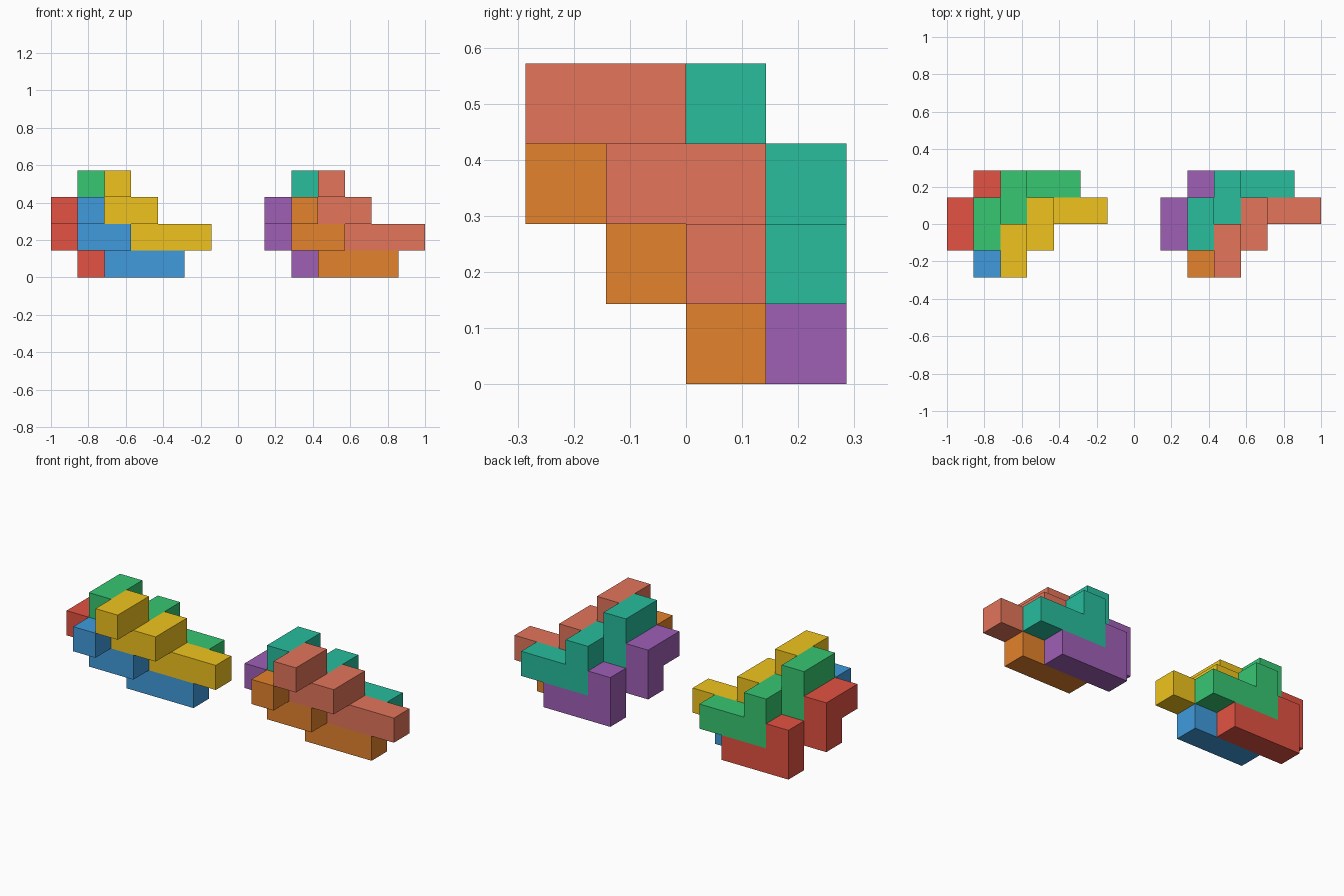
import bpy, bmesh
from mathutils import Vector

if "Cube" in bpy.data.objects:
    bpy.data.objects.remove(bpy.data.objects["Cube"])

U = 2 / 14  # one cube cell; the pair of puzzles is 14 cells wide

# Cells of one stepped piece: a path winding down from back-left to front-right
PATH = [(2, 0, 3), (2, 1, 3), (2, 1, 2), (3, 1, 2),
        (3, 2, 2), (3, 2, 1), (4, 2, 1), (5, 2, 1)]

# Each piece is the same path shifted inside the puzzle
SHIFTS = {"upper_front": (0, 0, 0), "upper_back": (-1, 1, 0),
          "lower_front": (-1, 0, -1), "lower_back": (-2, 1, -1)}

COLOURS = {
    "left": {"upper_front": (0.87, 0.55, 0.013), "upper_back": (0.038, 0.57, 0.168),
             "lower_front": (0.051, 0.33, 0.72), "lower_back": (0.77, 0.085, 0.055)},
    "right": {"upper_front": (0.77, 0.178, 0.105), "upper_back": (0.021, 0.51, 0.34),
              "lower_front": (0.77, 0.225, 0.026), "lower_back": (0.345, 0.115, 0.47)},
}


def stepped_piece(name, shift, colour, x_start):
    """Outer skin of a chain of unit cubes, with coplanar faces merged."""
    cells = {tuple(a + b for a, b in zip(c, shift)) for c in PATH}
    origin = Vector((x_start, -2 * U, 0))
    bm = bmesh.new()
    for cell in cells:
        centre = Vector(cell) + Vector((0.5, 0.5, 0.5))
        for axis in range(3):
            for sign in (-1, 1):
                n = Vector((0, 0, 0))
                n[axis] = sign
                if tuple(int(a + b) for a, b in zip(cell, n)) in cells:
                    continue  # hidden between two cells of the same piece
                s = Vector((0, 0, 0))
                s[(axis + 1) % 3] = 0.5
                t = n.cross(s)
                mid = centre + n * 0.5
                bm.faces.new([bm.verts.new(origin + (mid + d) * U)
                              for d in (-s - t, s - t, s + t, -s + t)])
    bmesh.ops.remove_doubles(bm, verts=bm.verts, dist=U * 0.01)
    bmesh.ops.dissolve_limit(bm, angle_limit=0.01, verts=bm.verts, edges=bm.edges)
    bmesh.ops.recalc_face_normals(bm, faces=bm.faces)
    mesh = bpy.data.meshes.new(name)
    bm.to_mesh(mesh)
    bm.free()
    mat = bpy.data.materials.new(name + "_paint")
    mat.diffuse_color = (*colour, 1)
    mat.use_nodes = True
    mat.node_tree.nodes["Principled BSDF"].inputs["Base Color"].default_value = mat.diffuse_color
    mesh.materials.append(mat)
    bpy.context.collection.objects.link(bpy.data.objects.new(name, mesh))


# Two identical stacks of four pieces, differing only in colour
for side, x_start in (("left", -1), ("right", U)):
    for part, shift in SHIFTS.items():
        stepped_piece(f"{side}_{part}_piece", shift, COLOURS[side][part], x_start)
